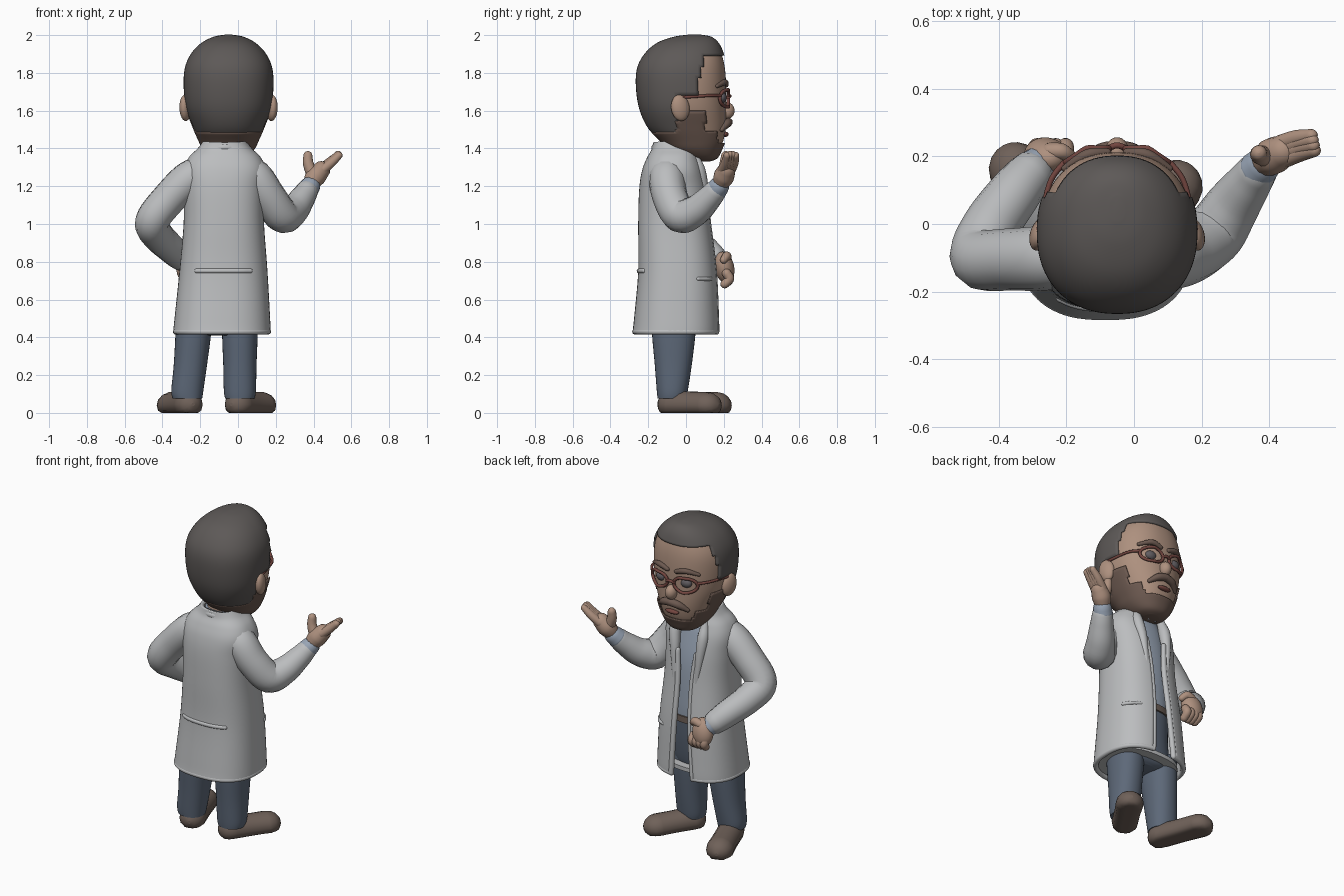
import bpy, bmesh, math
from mathutils import Vector

if "Cube" in bpy.data.objects:
    bpy.data.objects.remove(bpy.data.objects["Cube"])

CX = -0.07   # body centre line in x
HX = -0.05   # head centre line in x

def mat(name, c):
    m = bpy.data.materials.new(name)
    m.diffuse_color = (*c, 1)
    m.use_nodes = True
    m.node_tree.nodes["Principled BSDF"].inputs["Base Color"].default_value = m.diffuse_color
    return m

COAT = mat("coat_white", (.5, .51, .52))
SKIN = mat("skin", (.42, .28, .21))
HAIR = mat("dark_hair", (.11, .1, .096))
BEARD = mat("beard_brown", (.15, .10, .08))
PANTS = mat("denim", (.11, .14, .19))
SHOE = mat("shoe_brown", (.16, .12, .10))
SHIRT = mat("shirt_blue", (.32, .38, .47))
FRAME = mat("frame_red", (.17, .06, .05))
EYE = mat("eye_dark", (.12, .11, .12))

def spline(rows, k=6):
    out = []
    for i in range(len(rows) - 1):
        p = [rows[max(0, min(len(rows) - 1, i + d))] for d in (-1, 0, 1, 2)]
        for s in range(k):
            t = s / k
            out.append([.5 * (2 * b + (c - a) * t + (2 * a - 5 * b + 4 * c - d) * t * t
                              + (3 * b - a - 3 * c + d) * t ** 3) for a, b, c, d in zip(*p)])
    return out + [list(rows[-1])]

def finish(ob, m):
    ob.data.materials.clear()
    ob.data.materials.append(m)
    bpy.ops.object.select_all(action='DESELECT')
    ob.select_set(True)
    bpy.context.view_layer.objects.active = ob
    bpy.ops.object.shade_smooth_by_angle(angle=math.radians(50))
    return ob

def mesh_from(name, bm, m):
    bmesh.ops.recalc_face_normals(bm, faces=bm.faces)
    me = bpy.data.meshes.new(name)
    bm.to_mesh(me)
    bm.free()
    ob = bpy.data.objects.new(name, me)
    bpy.context.collection.objects.link(ob)
    return finish(ob, m)

def oval(row, a, n):
    # point on a superellipse; angle a is measured from the +y (face) side
    z, x, y0, y1, rx = row[:5]
    f = lambda v: math.copysign(abs(v) ** (2 / n), v)
    return Vector((x + rx * f(math.sin(a)), (y0 + y1) / 2 + (y1 - y0) / 2 * f(math.cos(a)), z))

def gap_angle(row, n):
    return math.asin((row[5] / row[4]) ** (n / 2))

def loft(name, rows, m, n=2.2, seg=48, gap=False, thick=0):
    # rows: z, centre x, back y, front y, half width, (half width of front opening)
    bm = bmesh.new()
    rings = []
    for r in spline(rows):
        if gap:
            g = gap_angle(r, n)
            angs = [g + (2 * math.pi - 2 * g) * i / seg for i in range(seg + 1)]
        else:
            angs = [2 * math.pi * i / seg for i in range(seg)]
        rings.append([bm.verts.new(oval(r, a, n)) for a in angs])
    for A, B in zip(rings, rings[1:]):
        for i in range(seg):
            j = (i + 1) % len(A)
            bm.faces.new((A[i], A[j], B[j], B[i]))
    if not gap:
        bm.faces.new(rings[0])
        bm.faces.new(rings[-1])
    ob = mesh_from(name, bm, m)
    if thick:
        s = ob.modifiers.new("thickness", 'SOLIDIFY')
        s.thickness, s.offset = thick, 0
    return ob

def tube(name, pts, m, k=6):
    # round-ended tube through (x, y, z, radius) points
    P = spline(pts, k)
    def cap(p, q):
        d = (Vector(p[:3]) - Vector(q[:3])).normalized()
        return [[*(Vector(p[:3]) + d * p[3] * math.sin(t)), p[3] * math.cos(t)] for t in (.4, .8, 1.15, 1.45)]
    P = cap(P[0], P[1])[::-1] + P + cap(P[-1], P[-2])
    cu = bpy.data.curves.new(name, 'CURVE')
    cu.dimensions, cu.bevel_depth, cu.bevel_resolution, cu.use_fill_caps = '3D', 1, 5, True
    s = cu.splines.new('POLY')
    s.points.add(len(P) - 1)
    for pt, p in zip(s.points, P):
        pt.co, pt.radius = (*p[:3], 1), p[3]
    ob = bpy.data.objects.new(name, cu)
    bpy.context.collection.objects.link(ob)
    bpy.ops.object.select_all(action='DESELECT')
    ob.select_set(True)
    bpy.context.view_layer.objects.active = ob
    bpy.ops.object.convert(target='MESH')
    return finish(bpy.context.object, m)

def ball(name, loc, size, m, rot=(0, 0, 0)):
    bpy.ops.mesh.primitive_uv_sphere_add(segments=28, ring_count=16, radius=1, location=loc, rotation=rot)
    ob = bpy.context.object
    ob.name, ob.scale = name, size
    return finish(ob, m)

def patch(name, src, test, m, push):
    # shell copied from part of another surface
    bm = bmesh.new()
    bm.from_mesh(src.data)
    drop = [f for f in bm.faces if not test(*f.calc_center_median())]
    bmesh.ops.delete(bm, geom=drop, context='FACES')
    bm.normal_update()
    for v, nrm in [(v, v.normal.copy()) for v in bm.verts]:
        v.co += nrm * push
    ob = mesh_from(name, bm, m)
    s = ob.modifiers.new("thickness", 'SOLIDIFY')
    s.thickness, s.offset = push * 1.6, -1

# head, hair and beard
head = loft("head", [(1.345, HX, .06, .13, .04), (1.36, HX, .0, .16, .085), (1.40, HX, -.08, .18, .125),
    (1.45, HX, -.13, .2, .15), (1.52, HX, -.195, .212, .18), (1.62, HX, -.238, .212, .215),
    (1.74, HX, -.254, .212, .226), (1.83, HX, -.245, .205, .218), (1.90, HX, -.205, .188, .185),
    (1.95, HX, -.145, .165, .135), (1.98, HX, -.06, .13, .075), (1.99, HX, .01, .08, .02)], SKIN, 2.25, 80)
patch("hair", head, lambda x, y, z: z > 1.89 or (z > 1.69 and y < .06 + .25 * max(0, z - 1.74))
      or (y < -.03 and z > 1.45), HAIR, .012)
patch("beard", head, lambda x, y, z: z < 1.43 or (-.05 < y < .1 and z < 1.6) or (z < 1.5 and y < .16), BEARD, .005)
loft("neck", [(1.36, CX, -.14, .05, .095), (1.42, CX, -.13, .06, .095), (1.48, HX, -.12, .09, .1)], SKIN)

# face features
ball("nose", (HX, .215, 1.6), (.035, .042, .045), SKIN)
ball("mouth", (HX, .208, 1.475), (.045, .018, .014), FRAME)
for s in (-1, 1):
    X = lambda d: HX + s * d
    ball("ear", (X(.228), -.03, 1.615), (.03, .05, .07), SKIN, (.15, 0, s * .3))
    ball("eye", (X(.085), .19, 1.67), (.036, .025, .028), EYE)
    tube("eyebrow", [(X(.03), .212, 1.735, .013), (X(.09), .205, 1.75, .016), (X(.155), .165, 1.73, .01)], BEARD)
    tube("moustache", [(X(0), .226, 1.54, .022), (X(.05), .216, 1.53, .022), (X(.095), .19, 1.5, .012)], BEARD)
    tube("glasses_rim", [(X(.09 + .068 * math.cos(a)), .224 - .045 * max(0, math.cos(a)),
         1.665 + .046 * math.sin(a), .009) for a in [i * math.pi / 8 for i in range(17)]], FRAME, 2)
    tube("glasses_temple", [(X(.158), .18, 1.68, .009), (X(.2), .12, 1.68, .008), (X(.232), -.02, 1.67, .008)], FRAME)
tube("glasses_bridge", [(HX - .025, .225, 1.67, .009), (HX, .233, 1.677, .009), (HX + .025, .225, 1.67, .009)], FRAME)

# coat shell, open at the front
coat_rows = [(.43, -.085, -.27, .165, .245, .075), (.5, -.083, -.262, .163, .24, .07), (.75, -.077, -.24, .15, .22, .055),
    (1.0, -.075, -.24, .12, .2, .05), (1.18, -.075, -.235, .10, .2, .065), (1.28, CX, -.22, .08, .205, .075),
    (1.345, CX, -.195, .06, .18, .075), (1.39, CX, -.17, .05, .135, .07), (1.43, CX, -.16, .045, .105, .065)]
loft("lab_coat", coat_rows, COAT, 2.5, 64, True, .026)
loft("coat_lining", [(.435, -.085, -.262, .11, .237), (.46, -.085, -.26, .11, .235)], COAT, 2.5)
loft("shirt", [(.72, CX, -.2, .095, .17), (.85, CX, -.2, .1, .17), (1.1, CX, -.21, .092, .165),
    (1.28, CX, -.2, .06, .155), (1.36, CX, -.17, .04, .12), (1.42, CX, -.145, .045, .095)], SHIRT, 2.4)
loft("belt", [(.735, CX, -.2, .106, .175), (.775, CX, -.2, .106, .175)], SHOE, 2.4)
loft("trouser_hips", [(.41, CX - .02, -.15, .02, .08), (.45, CX - .02, -.19, .06, .18), (.6, CX, -.2, .085, .18),
    (.76, CX, -.2, .098, .172)], PANTS, 2.5)

def on_coat(row, s, extra=0, lift=.01):
    # point near the opening edge (s = side) shifted round the body by extra radians
    p = oval(row, s * (gap_angle(row, 2.5) + extra), 2.5)
    return (p.x, p.y + lift, p.z)

for s in (-1, 1):
    tube("coat_front_edge", [(*on_coat(r, s, 0, 0), .016) for r in coat_rows[:5]], COAT)
    # lapel, wide fold tapering to the button line
    tube("lapel", [(*on_coat(r, s, .12, .0), w) for r, w in zip(coat_rows[3:], (.012, .028, .034, .026, .022, .018))], COAT)
    tube("shirt_collar", [(CX + s * .085, -.02, 1.41, .016), (CX + s * .06, .05, 1.39, .018), (CX + s * .025, .075, 1.34, .01)], SHIRT)
    tube("pocket_flap", [(CX + s * .13, .132, .71, .011), (CX + s * .17, .115, .71, .011), (CX + s * .205, .065, .71, .011)], COAT)
tube("breast_pocket_flap", [(CX - .15, .072, 1.1, .012), (CX - .1, .1, 1.1, .012)], COAT)
tube("coat_collar", [(CX + .103 * math.sin(a), -.062 - .1 * math.cos(a), 1.405 - .01 * abs(a), .021)
    for a in (-2.1, -1.4, -.7, 0, .7, 1.4, 2.1)], COAT)
back_row = (.752, -.077, -.248, .15, .223)
tube("back_belt", [(*oval(back_row, math.pi + a, 2.5), .013) for a in (-.6, -.4, -.2, 0, .2, .4, .6)], COAT)
g0 = gap_angle(coat_rows[0], 2.5)
tube("coat_hem", [(*oval(coat_rows[0], g0 + i / 24 * (2 * math.pi - 2 * g0), 2.5), .015) for i in range(25)], COAT, 3)

# arm with the hand on the hip
tube("sleeve_hip", [(-.15, -.085, 1.29, .075), (-.25, -.1, 1.245, .095), (-.365, -.105, 1.135, .092), (-.455, -.1, 1.015, .09),
    (-.425, -.01, .94, .085), (-.355, .09, .87, .078), (-.31, .145, .825, .07)], COAT)
tube("cuff_hip", [(-.305, .155, .82, .06), (-.285, .175, .80, .055)], SHIRT)
ball("palm_hip", (-.26, .203, .77), (.065, .052, .085), SKIN, (.2, .2, 0))
for i in range(4):
    tube("finger_hip", [(-.29 + .029 * i, .215, .75 - .004 * i, .025), (-.287 + .028 * i, .23, .71, .025),
        (-.28 + .026 * i, .205, .682, .023)], SKIN)
tube("thumb_hip", [(-.25, .215, .82, .026), (-.215, .215, .83, .024), (-.19, .2, .81, .02)], SKIN)

# raised arm with an open hand
tube("sleeve_raised", [(.01, -.085, 1.29, .075), (.085, -.1, 1.25, .095), (.16, -.085, 1.145, .093), (.235, -.03, 1.045, .092),
    (.29, .05, 1.07, .082), (.34, .12, 1.135, .068), (.365, .155, 1.175, .06)], COAT)
tube("cuff_raised", [(.367, .16, 1.18, .058), (.382, .175, 1.2, .054)], SHIRT)
tube("palm_raised", [(.385, .18, 1.21, .043), (.41, .2, 1.25, .055), (.44, .215, 1.285, .048)], SKIN)
for i in range(4):
    d = (i - 1.5) * .015
    tube("finger_raised", [(.44 + d * .3, .215 - d, 1.285, .026), (.488 + d * .3, .232 - d, 1.325, .024),
        (.53 + d * .2, .24 - d, 1.37 - abs(d) * .3, .019)], SKIN)
tube("thumb_raised", [(.39, .2, 1.27, .032), (.372, .205, 1.32, .028), (.37, .21, 1.362, .024)], SKIN)

# legs and shoes
for s, top, low, toe in ((-1, -.237, -.268, (-.355, .175)), (1, .01, .01, (.13, .12))):
    loft("trouser_leg", [(.075, low, -.15, .0, .078), (.12, low, -.155, .01, .085), (.25, (top + low) / 2, -.165, .03, .088),
        (.42, top, -.18, .05, .094), (.52, top, -.18, .05, .09)], PANTS, 2.2, 36)
    heel, tip = Vector((low - s * .005, -.075)), Vector(toe)
    d = (tip - heel).normalized()
    yaw = math.atan2(-d.x, d.y)
    path = [(t, w, h) for t, w, h in ((0, .076, .07), (.5, .076, .064), (.95, .08, .055))]
    shoe = tube("shoe", [(*heel.lerp(tip, t), 0, w) for t, w, h in path], SHOE, 8)
    # squash the round tube: flat sole, low toe
    L = (tip - heel).length
    for v in shoe.data.vertices:
        t = max(0, min(1, (v.co.xy - heel).dot(d) / L))
        v.co.z = max(0, .045 - .005 * t + v.co.z * (1.0 - .12 * t))
